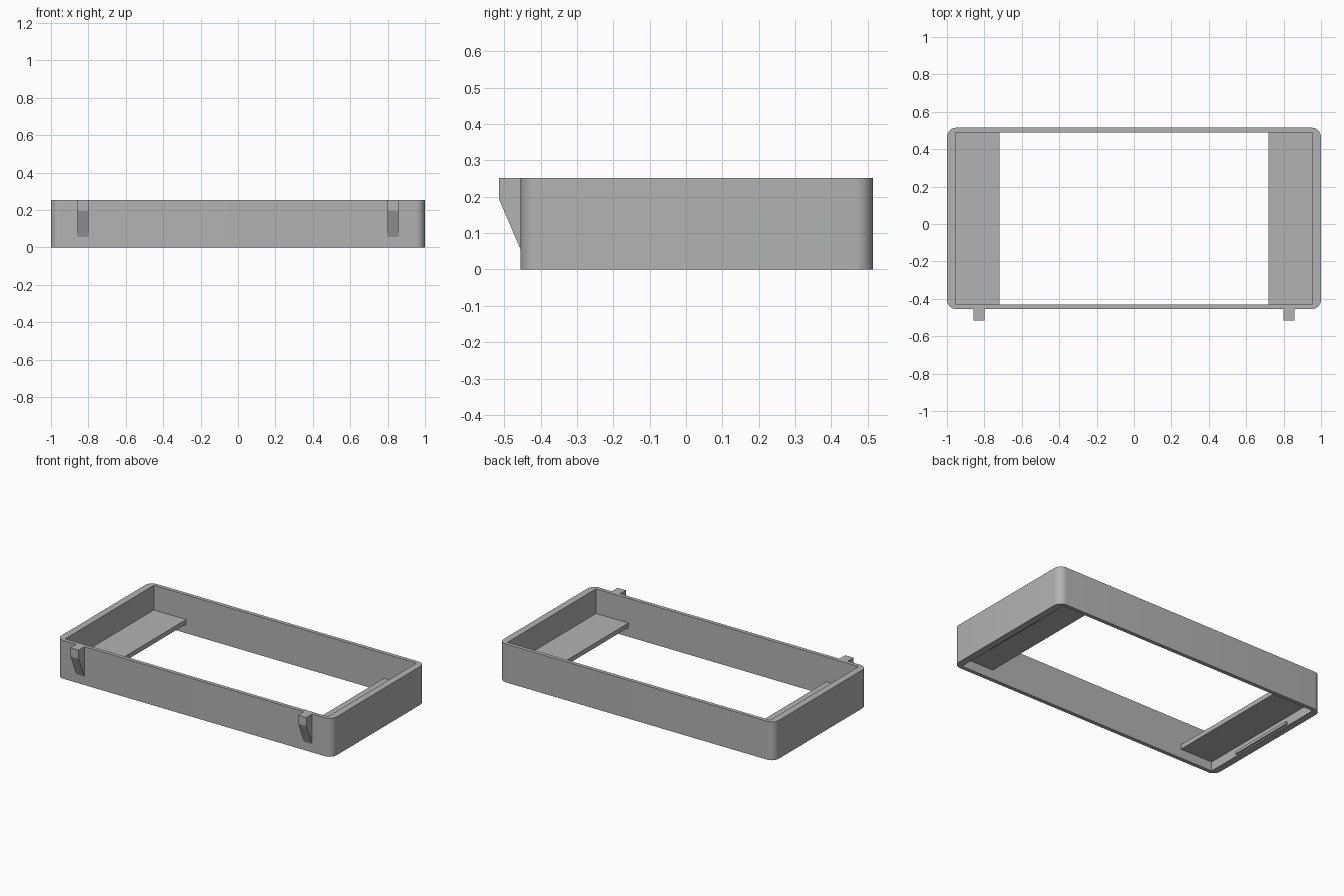
import bpy, bmesh
from mathutils import Vector

default = bpy.data.objects.get("Cube")
if default:
    bpy.data.objects.remove(default)

grey = bpy.data.materials.new("plain grey")
grey.use_nodes = True
colour = (0.45, 0.45, 0.45, 1)
grey.diffuse_color = colour
grey.node_tree.nodes["Principled BSDF"].inputs["Base Color"].default_value = colour


def add_object(name, bm):
    bmesh.ops.recalc_face_normals(bm, faces=bm.faces)
    mesh = bpy.data.meshes.new(name)
    bm.to_mesh(mesh)
    bm.free()
    mesh.materials.append(grey)
    obj = bpy.data.objects.new(name, mesh)
    bpy.context.collection.objects.link(obj)
    return obj


def box(name, low, high, corner=0):
    """Box between two corners, with optional rounded vertical edges."""
    low, high = Vector(low), Vector(high)
    bm = bmesh.new()
    bmesh.ops.create_cube(bm, size=1)
    for v in bm.verts:
        v.co = (low + high) / 2 + v.co * (high - low)
    if corner:
        upright = [e for e in bm.edges
                   if abs(e.verts[0].co.z - e.verts[1].co.z) > 0.01]
        bmesh.ops.bevel(bm, geom=upright, offset=corner, segments=8,
                        profile=0.5, affect='EDGES')
    return add_object(name, bm)


def wedge(name, profile, x_low, x_high):
    """Side profile in y and z, extruded along x."""
    bm = bmesh.new()
    face = bm.faces.new([bm.verts.new((x_low, y, z)) for y, z in profile])
    side = bmesh.ops.extrude_face_region(bm, geom=[face])["geom"]
    moved = [v for v in side if isinstance(v, bmesh.types.BMVert)]
    bmesh.ops.translate(bm, verts=moved, vec=(x_high - x_low, 0, 0))
    return add_object(name, bm)


# Rectangular frame, round outside and square inside
height = 0.252
back, front = 0.515, -0.455
inner_back, inner_front, inner_x = 0.49, -0.43, 0.955
frame = box("frame", (-1, front, 0), (1, back, height), corner=0.05)
cutter = box("frame_cutter", (-inner_x, inner_front, -0.1), (inner_x, inner_back, 0.4))
cutter.hide_render = True
cut = frame.modifiers.new("opening", 'BOOLEAN')
cut.operation = 'DIFFERENCE'
cut.solver = 'EXACT'
cut.object = cutter
bpy.context.view_layer.objects.active = frame
frame.select_set(True)
bpy.ops.object.modifier_apply(modifier=cut.name)
bpy.data.objects.remove(cutter)
bpy.ops.object.shade_smooth_by_angle()

# Shelves, low ribs and front hooks at both ends
hook_profile = [(front + 0.005, height), (-0.515, height), (-0.515, 0.195),
                (front, 0.055), (front + 0.005, 0.055)]
for side, sign in (("left", 1), ("right", -1)):
    def span(a, b):
        return sorted((a * sign, b * sign))

    x0, x1 = span(0.72, inner_x + 0.005)
    box(side + "_shelf", (x0, inner_front - 0.002, 0.06), (x1, inner_back + 0.002, 0.09))
    x0, x1 = span(inner_x - 0.012, inner_x + 0.005)
    box(side + "_rib", (x0, -0.2, 0.008), (x1, 0.26, 0.026))
    x0, x1 = span(0.798, 0.858)
    wedge(side + "_hook", hook_profile, x0, x1)
